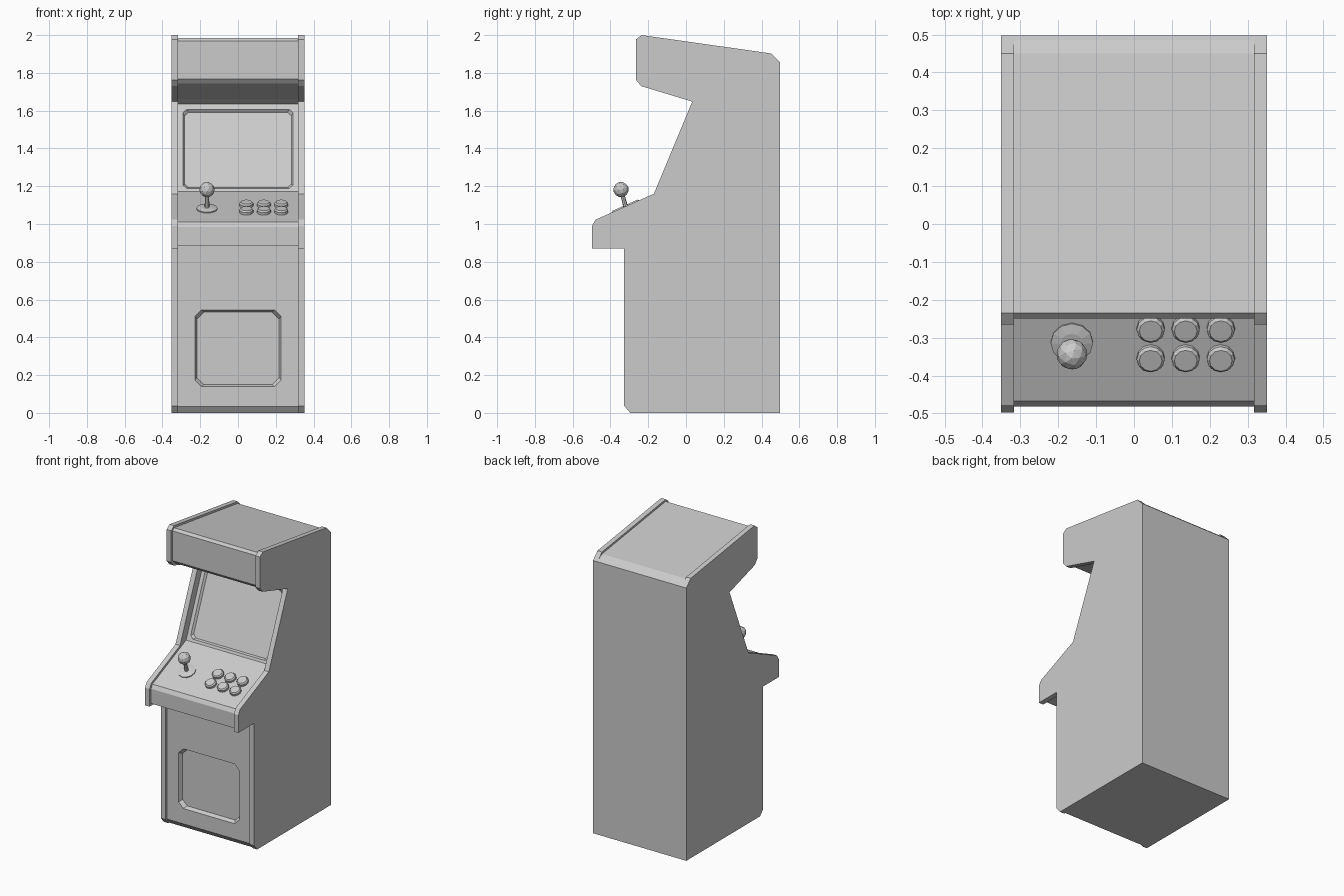
import bpy, bmesh
from math import atan2, pi
from mathutils import Vector, Matrix

old = bpy.data.objects.get("Cube")
if old:
    bpy.data.objects.remove(old)

grey = bpy.data.materials.new("plain grey")
grey.use_nodes = True
colour = (0.6, 0.6, 0.6, 1)
grey.diffuse_color = colour
grey.node_tree.nodes["Principled BSDF"].inputs["Base Color"].default_value = colour


def finish(name, bm):
    bmesh.ops.recalc_face_normals(bm, faces=bm.faces)
    mesh = bpy.data.meshes.new(name)
    bm.to_mesh(mesh)
    bm.free()
    mesh.materials.append(grey)
    ob = bpy.data.objects.new(name, mesh)
    bpy.context.collection.objects.link(ob)
    return ob


def loft(name, rings):
    """Solid through matching rings of points, capped at both ends."""
    bm = bmesh.new()
    loops = [[bm.verts.new(p) for p in ring] for ring in rings]
    for a, b in zip(loops, loops[1:]):
        for i in range(len(a)):
            j = (i + 1) % len(a)
            bm.faces.new((a[i], a[j], b[j], b[i]))
    bm.faces.new(loops[0])
    bm.faces.new(loops[-1])
    return finish(name, bm)


def slab(name, profile, x0, x1):
    return loft(name, [[(x, y, z) for y, z in profile] for x in (x0, x1)])


def turned(name, frame, steps, sides):
    """Stack of (radius, height) rings around the local z axis."""
    rings = []
    for r, h in steps:
        rings.append([frame @ (Matrix.Rotation(2 * pi * i / sides, 3, 'Z') @ Vector((r, 0, h)))
                      for i in range(sides)])
    return loft(name, rings)


def recess(target, centre, up, half_w, half_h, cut, depth, border):
    """Sink a panel with clipped corners and a sloping border into a face."""
    up = Vector(up).normalized()
    side = Vector((1, 0, 0))
    out = side.cross(up)

    def ring(grow, level):
        w, h = half_w + grow, half_h + grow
        pts = [(w, h - cut), (w - cut, h), (cut - w, h), (-w, h - cut),
               (-w, cut - h), (cut - w, -h), (w - cut, -h), (w, cut - h)]
        return [Vector(centre) + side * a + up * b + out * level for a, b in pts]

    cutter = loft("recess_cutter", [ring(-border, -depth), ring(0, 0), ring(0, 0.01)])
    cutter.hide_render = True
    mod = target.modifiers.new("recess", 'BOOLEAN')
    mod.operation = 'DIFFERENCE'
    mod.solver = 'EXACT'
    mod.object = cutter
    bpy.context.view_layer.objects.active = target
    bpy.ops.object.modifier_apply(modifier=mod.name)
    bpy.data.objects.remove(cutter)


# Side boards
WIDTH, INNER = 0.351, 0.317
board = [(-0.295, 0), (-0.327, 0.037), (-0.327, 0.87), (-0.498, 0.87), (-0.498, 0.99),
         (-0.478, 1.023), (-0.17, 1.16), (0.033, 1.648), (-0.237, 1.73), (-0.265, 1.763),
         (-0.265, 1.977), (-0.235, 2), (0.45, 1.903), (0.498, 1.855), (0.498, 0)]
for name, s in (("left_side_board", 1), ("right_side_board", -1)):
    slab(name, board, s * INNER, s * WIDTH)

# Cabinet body, set back slightly between the boards
body = [(-0.285, 0), (-0.312, 0.035), (-0.312, 0.885), (-0.482, 0.885), (-0.482, 0.985),
        (-0.467, 1.011), (-0.105, 1.172), (0.085, 1.635), (0.04, 1.662), (-0.23, 1.745),
        (-0.25, 1.768), (-0.25, 1.97), (-0.235, 1.986), (0.45, 1.89), (0.485, 1.868),
        (0.498, 1.855), (0.498, 0)]
cabinet = slab("cabinet_body", body, -INNER, INNER)

# Screen and lower door panel
low, high = Vector((0, -0.105, 1.172)), Vector((0, 0.085, 1.635))
slope = high - low
recess(cabinet, low + slope * 0.487, slope, 0.292, 0.226, 0.02, 0.015, 0.01)
recess(cabinet, (0, -0.312, 0.342), (0, 0, 1), 0.228, 0.203, 0.035, 0.025, 0.012)

# Control panel frame: local z points out of the sloping panel
panel_a, panel_b = Vector((0, -0.467, 1.011)), Vector((0, -0.105, 1.172))
run = panel_b - panel_a
tilt = Matrix.Rotation(atan2(run.z, run.y), 4, 'X')


def on_panel(x, y):
    p = panel_a + run * ((y - panel_a.y) / run.y)
    return Matrix.Translation((x, p.y, p.z)) @ tilt


# Buttons
for row, y in (("back", -0.274), ("front", -0.352)):
    for i in range(3):
        turned(f"{row}_button_{i + 1}", on_panel(0.044 + 0.0925 * i, y),
               [(0.037, -0.01), (0.037, 0.014), (0.03, 0.022)], 12)

# Joystick
STICK_X = -0.164
turned("joystick_base", on_panel(STICK_X, -0.312),
       [(0.056, -0.01), (0.056, 0.006), (0.03, 0.012)], 12)
foot, ball = Vector((STICK_X, -0.315, 1.075)), Vector((STICK_X, -0.344, 1.182))
lean = (ball - foot).to_track_quat('Z', 'Y').to_matrix().to_4x4()
turned("joystick_shaft", Matrix.Translation(foot) @ lean,
       [(0.013, 0), (0.01, (ball - foot).length)], 8)
bm = bmesh.new()
bmesh.ops.create_icosphere(bm, subdivisions=2, radius=0.041,
                           matrix=Matrix.Translation(ball) @ lean)
finish("joystick_ball", bm)
